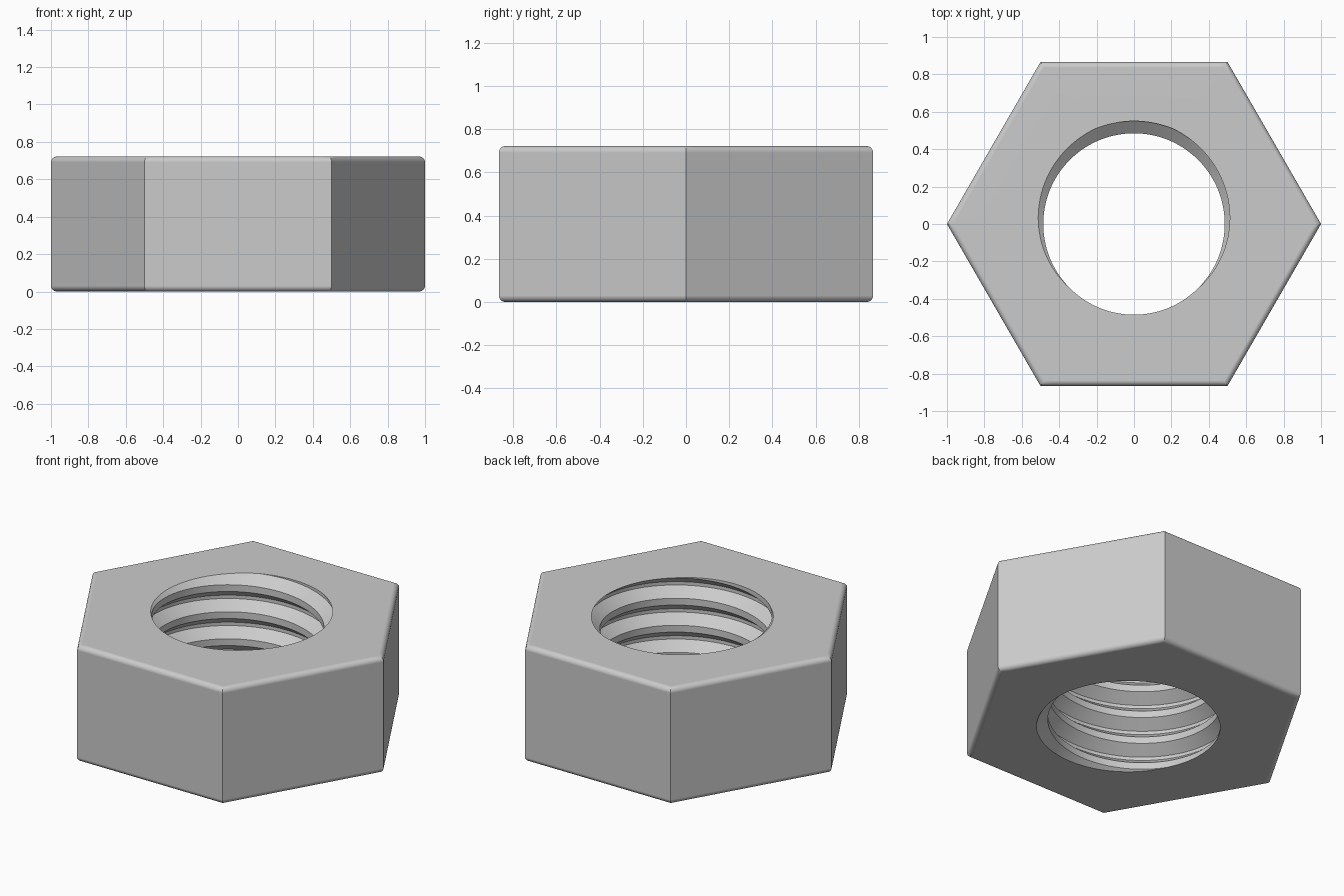
import bpy, bmesh
from math import sin, cos, pi, tau

cube = bpy.data.objects.get("Cube")
if cube:
    bpy.data.objects.remove(cube)

HEIGHT = 0.722
EDGE = 0.03              # radius of the rounded outer rims
PITCH = 0.168
CREST, ROOT = 0.485, 0.55
STEPS = 144              # columns around the axis, a multiple of six
BREAKS = (-0.375, -0.0625, 0.0625, 0.375)   # groove corners, in pitches


def groove_radius(angle, z):
    """Radius of the helical thread; the groove meets the top at the back."""
    turn = (z - HEIGHT) / PITCH - (angle - pi / 2) / tau
    t = abs(turn - round(turn))
    blend = (BREAKS[3] - t) / (BREAKS[3] - BREAKS[2])
    return CREST + (ROOT - CREST) * min(1, max(0, blend))


def hex_radius(angle, inset):
    """Distance to a hexagon with corners on the x axis."""
    apothem = cos(pi / 6)
    return (apothem - inset) / cos(angle % (pi / 3) - pi / 6)


def column(angle):
    """Closed outline of one radial slice: thread upward, then outside down."""
    outline = []
    for turn in range(-7, 3):
        for corner in BREAKS:
            z = HEIGHT + PITCH * (turn + corner + (angle - pi / 2) / tau)
            z = min(HEIGHT, max(0, z))
            outline.append((groove_radius(angle, z), z))
    for middle, sign, start in ((HEIGHT - EDGE, 1, pi / 2), (EDGE, -1, 0)):
        for i in range(7):
            a = start - sign * i * pi / 12 if sign > 0 else i * pi / 12
            inset = EDGE * (1 - cos(a))
            outline.append((hex_radius(angle, inset), middle + sign * EDGE * sin(a)))
    return outline


# Nut body: sweep the slice round the axis and weld the seam
bm = bmesh.new()
columns = []
for i in range(STEPS + 1):
    angle = tau * i / STEPS
    columns.append([bm.verts.new((r * cos(angle), r * sin(angle), z))
                    for r, z in column(angle)])
for a, b in zip(columns, columns[1:]):
    for k in range(len(a)):
        n = (k + 1) % len(a)
        bm.faces.new((a[k], b[k], b[n], a[n]))
bmesh.ops.remove_doubles(bm, verts=bm.verts, dist=0.0001)
bmesh.ops.recalc_face_normals(bm, faces=bm.faces)
mesh = bpy.data.meshes.new("hex_nut")
bm.to_mesh(mesh)
bm.free()

nut = bpy.data.objects.new("hex_nut", mesh)
bpy.context.collection.objects.link(nut)

# Plain grey metal
grey = bpy.data.materials.new("light_grey")
grey.use_nodes = True
colour = (0.6, 0.6, 0.6, 1)
grey.diffuse_color = colour
grey.node_tree.nodes["Principled BSDF"].inputs["Base Color"].default_value = colour
mesh.materials.append(grey)

# Smooth rims and thread, crisp corners, flat sides
bpy.ops.object.select_all(action="DESELECT")
nut.select_set(True)
bpy.context.view_layer.objects.active = nut
bpy.ops.object.shade_smooth_by_angle(angle=pi / 6)
weighted = nut.modifiers.new("flat_sides", "WEIGHTED_NORMAL")
weighted.keep_sharp = True
